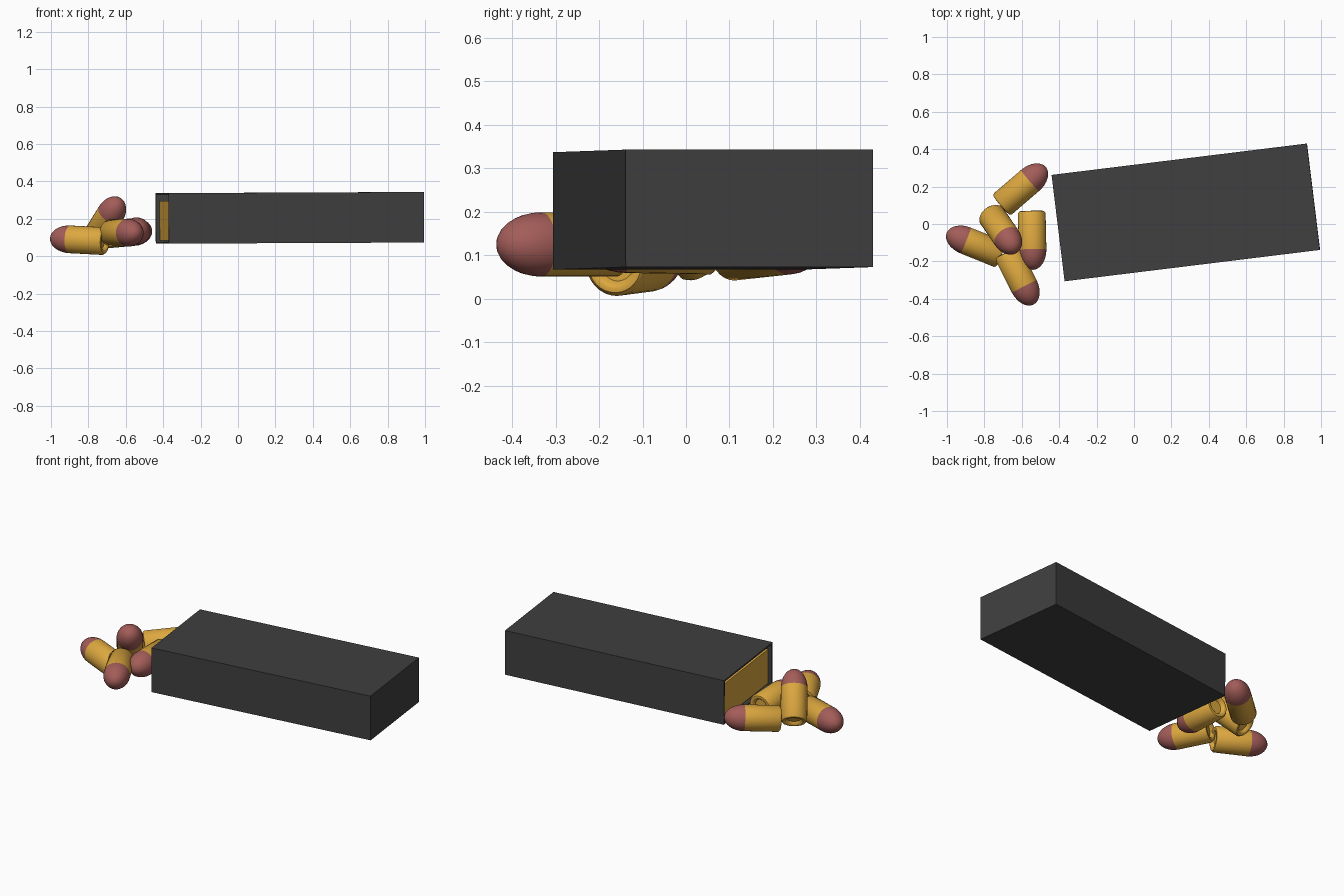
import bpy
import bmesh
import math
from mathutils import Vector, Matrix

cube = bpy.data.objects.get("Cube")
if cube:
    bpy.data.objects.remove(cube, do_unlink=True)


def material(name, rgb):
    m = bpy.data.materials.new(name)
    m.use_nodes = True
    m.diffuse_color = (*rgb, 1)
    m.node_tree.nodes["Principled BSDF"].inputs["Base Color"].default_value = (*rgb, 1)
    return m


GREY = material("dark grey", (0.05, 0.05, 0.05))
BRASS = material("brass", (0.72, 0.39, 0.05))
COPPER = material("copper red", (0.37, 0.11, 0.10))


def add_object(name, bm, mats, matrix):
    bmesh.ops.recalc_face_normals(bm, faces=bm.faces)
    mesh = bpy.data.meshes.new(name)
    bm.to_mesh(mesh)
    bm.free()
    for m in mats:
        mesh.materials.append(m)
    obj = bpy.data.objects.new(name, mesh)
    obj.matrix_world = matrix
    bpy.context.collection.objects.link(obj)
    return obj


def box(size, centre=(0, 0, 0)):
    bm = bmesh.new()
    bmesh.ops.create_cube(bm, size=1)
    bmesh.ops.scale(bm, vec=size, verts=bm.verts)
    bmesh.ops.translate(bm, vec=centre, verts=bm.verts)
    return bm


# Long case, open at its -x end
LENGTH, WIDTH, HEIGHT = 1.375, 0.573, 0.27
place = (Matrix.Translation((0.277, 0.062, 0.205))
         @ Matrix.Rotation(math.radians(7), 4, 'Z')
         @ Matrix.Rotation(math.radians(-0.25), 4, 'Y'))
bm = box((LENGTH, WIDTH, HEIGHT))
end = min(bm.faces, key=lambda f: f.calc_center_median().x)
bmesh.ops.inset_region(bm, faces=[end], thickness=0.014)
pushed = bmesh.ops.extrude_discrete_faces(bm, faces=[end])["faces"][0]
bmesh.ops.translate(bm, vec=(0.12, 0, 0), verts=pushed.verts)
add_object("case", bm, [GREY], place)

# Brass block held just inside the opening
bm = box((0.1, WIDTH - 0.03, 0.21), (-LENGTH / 2 + 0.07, 0, -0.012))
add_object("inner_block", bm, [BRASS], place)

# Rounds: one lathe profile (radius, height), with a dished base and blunt tip
R, CASE, TIP = 0.074, 0.205, 0.11
PROFILE = [(0, 0.02), (0.04, 0.02), (0.048, 0.004), (0.056, 0),
           (0.066, 0.002), (R, 0.012), (R, CASE)]
STEPS = 8
for i in range(1, STEPS + 1):
    a = i / STEPS * math.pi / 2
    PROFILE.append((R * math.cos(a) if i < STEPS else 0, CASE + TIP * math.sin(a)))


def round_body(name, base, tip):
    bm = bmesh.new()
    verts = [bm.verts.new((r, 0, h)) for r, h in PROFILE]
    edges = [bm.edges.new(pair) for pair in zip(verts, verts[1:])]
    bmesh.ops.spin(bm, geom=verts + edges, cent=(0, 0, 0), axis=(0, 0, 1),
                   angle=math.tau, steps=32, use_merge=True)
    bmesh.ops.remove_doubles(bm, verts=bm.verts, dist=0.0001)
    for f in bm.faces:
        f.material_index = int(f.calc_center_median().z > CASE)
    base, tip = Vector(base), Vector(tip)
    turn = (tip - base).to_track_quat('Z', 'Y').to_matrix().to_4x4()
    obj = add_object(name, bm, [BRASS, COPPER], Matrix.Translation(base) @ turn)
    bpy.ops.object.select_all(action='DESELECT')
    obj.select_set(True)
    bpy.context.view_layer.objects.active = obj
    bpy.ops.object.shade_smooth_by_angle(angle=math.radians(40))


round_body("round_back", (-0.71, 0.10, 0.115), (-0.475, 0.302, 0.137))
round_body("round_upright", (-0.765, 0.05, 0.09), (-0.635, -0.14, 0.30))
round_body("round_right", (-0.71, -0.165, 0.08), (-0.995, -0.05, 0.095))
round_body("round_front", (-0.68, -0.15, 0.125), (-0.54, -0.425, 0.125))
round_body("round_inner", (-0.547, 0.07, 0.13), (-0.54, -0.24, 0.135))
